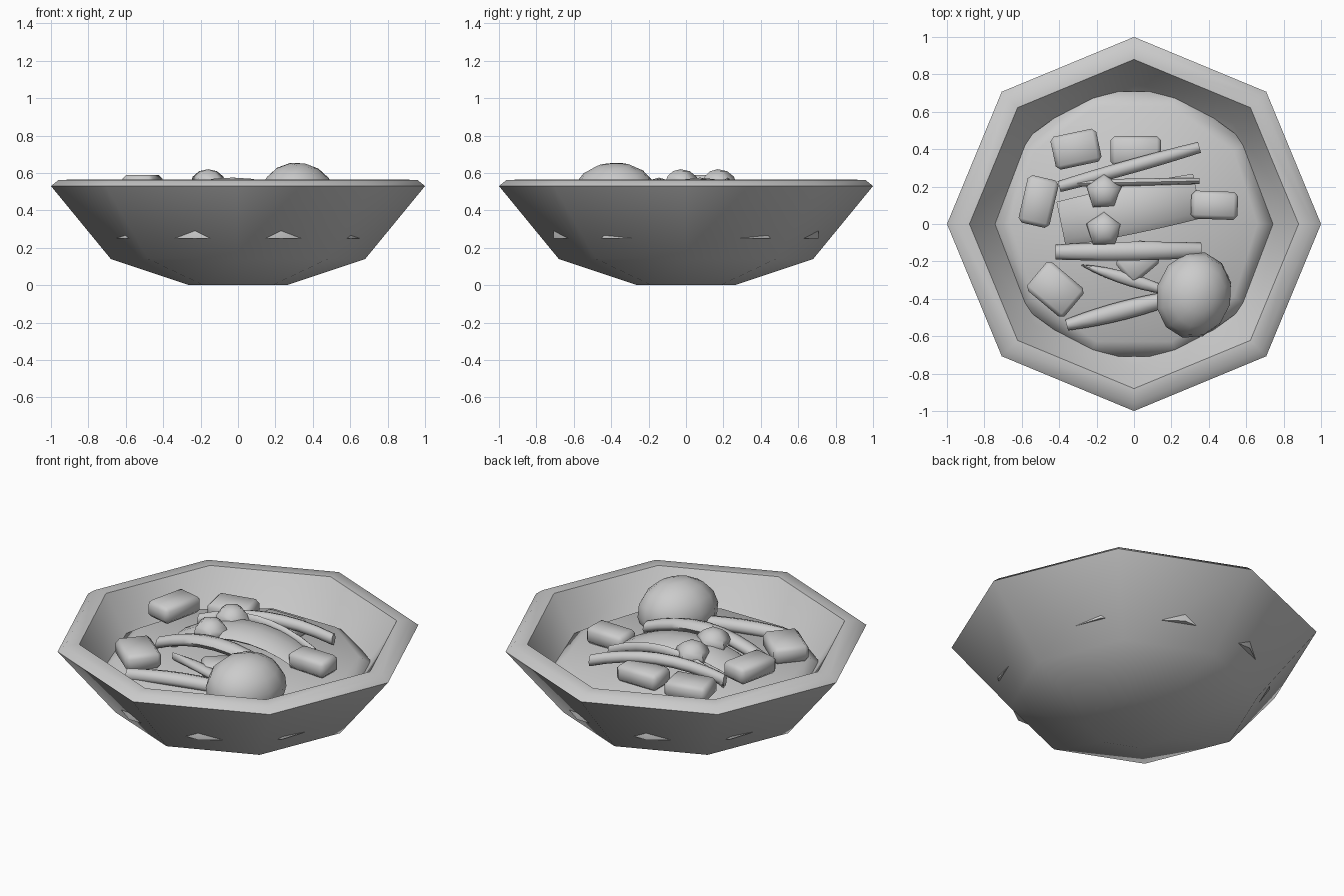
import bpy, bmesh, math
from mathutils import Matrix

if "Cube" in bpy.data.objects:
    bpy.data.objects.remove(bpy.data.objects["Cube"])


def finish(name, bm, angle=40):
    bmesh.ops.recalc_face_normals(bm, faces=bm.faces)
    me = bpy.data.meshes.new(name)
    bm.to_mesh(me)
    bm.free()
    ob = bpy.data.objects.new(name, me)
    bpy.context.collection.objects.link(ob)
    bpy.ops.object.select_all(action='DESELECT')
    ob.select_set(True)
    bpy.context.view_layer.objects.active = ob
    bpy.ops.object.shade_smooth_by_angle(angle=math.radians(angle))
    return ob


def skin(bm, rings):
    # bridge consecutive vertex rings and cap both ends
    loops = [[bm.verts.new(p) for p in r] for r in rings]
    n = len(loops[0])
    for a, b in zip(loops, loops[1:]):
        for i in range(n):
            j = (i + 1) % n
            bm.faces.new((a[i], a[j], b[j], b[i]))
    bm.faces.new(loops[0])
    bm.faces.new(loops[-1])


def lathe(name, profile, n, angle):
    bm = bmesh.new()
    skin(bm, [[(r * math.cos(math.tau * i / n), r * math.sin(math.tau * i / n), z)
               for i in range(n)] for r, z in profile])
    return finish(name, bm, angle)


def chunk(name, x, y, z, sx, sy, sz, rot):
    # box with softened edges
    bm = bmesh.new()
    bmesh.ops.create_cube(bm, size=1, matrix=Matrix.Diagonal((sx, sy, sz, 1)))
    bmesh.ops.bevel(bm, geom=bm.edges[:], offset=0.022, segments=1,
                    affect='EDGES', profile=0.5)
    bm.transform(Matrix.Translation((x, y, z)) @ Matrix.Rotation(math.radians(rot), 4, 'Z'))
    return finish(name, bm, 60)


def strip(name, a, b, z_end, z_mid, width, thick, taper=0.8):
    # arched strip between two plan points
    bm = bmesh.new()
    dx, dy = b[0] - a[0], b[1] - a[1]
    length = math.hypot(dx, dy)
    px, py = -dy / length, dx / length
    rings = []
    for k in range(9):
        t = k / 8
        s = 1 - (2 * t - 1) ** 2
        w = width / 2 * (taper + (1 - taper) * s)
        z = z_end + (z_mid - z_end) * s
        ring = []
        for i in range(8):
            ang = math.tau * i / 8
            u = w * math.cos(ang)
            ring.append((a[0] + dx * t + px * u, a[1] + dy * t + py * u,
                         z + thick / 2 * math.sin(ang)))
        rings.append(ring)
    skin(bm, rings)
    return finish(name, bm, 60)


def ball(name, loc, size, seg, rings, rot=(0, 0)):
    bm = bmesh.new()
    bmesh.ops.create_uvsphere(bm, u_segments=seg, v_segments=rings, radius=1)
    bm.transform(Matrix.Translation(loc)
                 @ Matrix.Rotation(math.radians(rot[1]), 4, 'Z')
                 @ Matrix.Rotation(math.radians(rot[0]), 4, 'Y')
                 @ Matrix.Diagonal((*size, 1)))
    return finish(name, bm, 60)


# Octagonal bowl with thick rim and hollow inside
lathe("bowl", [(0.26, 0), (0.68, 0.14), (1.0, 0.53), (0.96, 0.562), (0.88, 0.565),
               (0.76, 0.38), (0.6, 0.2), (0.2, 0.08)], 8, 50)

# Ten-sided soup body, its corners poke through the bowl wall
lathe("soup", [(0.745, 0.25), (0.745, 0.36), (0.66, 0.415)], 10, 60)

# Vegetable chunks
for i, c in enumerate([
        (-0.31, 0.40, 0.47, 0.25, 0.18, 0.10, 12),
        (0.01, 0.39, 0.46, 0.27, 0.16, 0.10, 0),
        (-0.51, 0.12, 0.54, 0.17, 0.26, 0.10, -13),
        (0.43, 0.10, 0.465, 0.25, 0.15, 0.10, -2),
        (-0.42, -0.35, 0.46, 0.26, 0.20, 0.10, -40),
        (0.02, -0.20, 0.43, 0.20, 0.16, 0.10, 40)]):
    chunk(f"vegetable_chunk_{i + 1}", *c)

# Arched strips
strip("wide_slice", (-0.39, 0.00), (0.34, 0.15), 0.43, 0.54, 0.26, 0.07, 0.93)
strip("back_strip", (-0.40, 0.20), (0.35, 0.41), 0.46, 0.53, 0.075, 0.07)
strip("thin_strip", (-0.40, 0.215), (0.35, 0.23), 0.45, 0.545, 0.04, 0.06)
strip("front_strip", (-0.42, -0.15), (0.36, -0.14), 0.45, 0.54, 0.10, 0.07)
strip("pointed_strip", (-0.28, -0.22), (0.25, -0.38), 0.43, 0.45, 0.07, 0.05, 0.1)
strip("lower_strip", (-0.36, -0.54), (0.26, -0.38), 0.42, 0.44, 0.10, 0.08, 0.6)

# Small round peas and the large dumpling
for i, y in enumerate((0.17, -0.03)):
    ball(f"pea_{i + 1}", (-0.16, y, 0.54), (0.1, 0.1, 0.08), 5, 6)
ball("dumpling", (0.32, -0.38, 0.47), (0.205, 0.235, 0.185), 12, 8, (12, -15))
